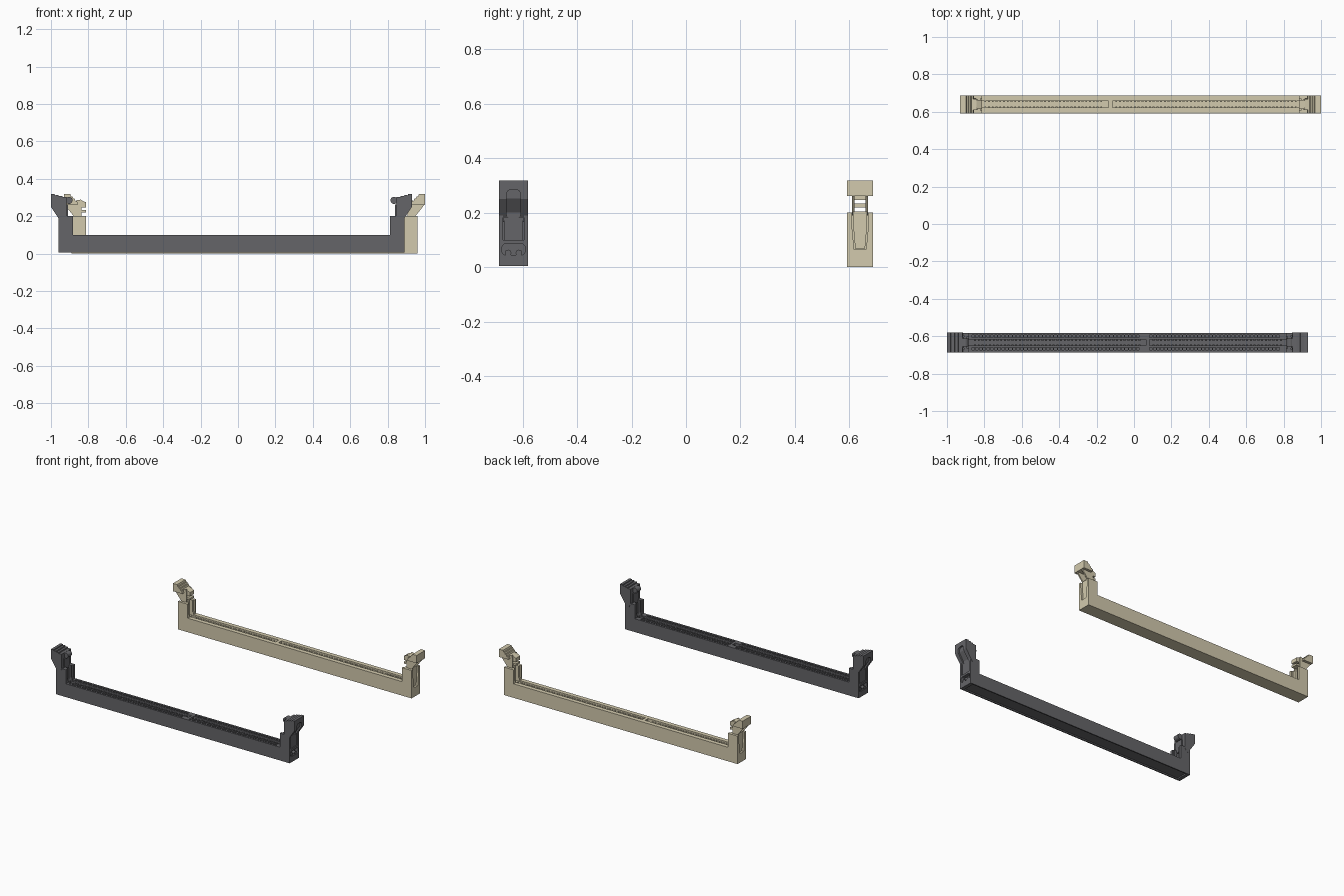
import bpy, bmesh, math

if "Cube" in bpy.data.objects:
    bpy.data.objects.remove(bpy.data.objects["Cube"])


def material(name, rgb):
    m = bpy.data.materials.new(name)
    m.diffuse_color = (*rgb, 1)
    m.use_nodes = True
    m.node_tree.nodes["Principled BSDF"].inputs["Base Color"].default_value = m.diffuse_color
    return m


DARK = material("dark_plastic", (0.13, 0.13, 0.14))
BEIGE = material("beige_plastic", (0.65, 0.59, 0.42))


def prism(bm, pts, axis, a, b, s=1):
    """Extrude a profile: axis 'y' takes (x, z) points, axis 'x' takes (y, z)."""
    def co(p, d):
        return (s * p[0], d, p[1]) if axis == 'y' else (s * d, p[0], p[1])
    lo = [bm.verts.new(co(p, a)) for p in pts]
    hi = [bm.verts.new(co(p, b)) for p in pts]
    n = len(pts)
    fs = [bm.faces.new(lo), bm.faces.new(hi)]
    for i in range(n):
        j = (i + 1) % n
        fs.append(bm.faces.new((lo[i], lo[j], hi[j], hi[i])))
    bmesh.ops.recalc_face_normals(bm, faces=fs)


def box(bm, x0, x1, y0, y1, z0, z1, s=1):
    prism(bm, [(x0, z0), (x1, z0), (x1, z1), (x0, z1)], 'y', y0, y1, s)


def round_rect(hw, z0, z1, r, n=5):
    pts = []
    for cy, cz, a0 in ((hw - r, z0 + r, -90), (hw - r, z1 - r, 0),
                       (-hw + r, z1 - r, 90), (-hw + r, z0 + r, 180)):
        for i in range(n + 1):
            a = math.radians(a0 + 90 * i / n)
            pts.append((cy + r * math.cos(a), cz + r * math.sin(a)))
    return pts


def circle(x, z, r, n=20):
    return [(x + r * math.cos(2 * math.pi * i / n), z + r * math.sin(2 * math.pi * i / n))
            for i in range(n)]


def make(name, build, loc=(0, 0, 0), mat=None):
    bm = bmesh.new()
    build(bm)
    me = bpy.data.meshes.new(name)
    bm.to_mesh(me)
    bm.free()
    ob = bpy.data.objects.new(name, me)
    ob.location = loc
    if mat:
        me.materials.append(mat)
    bpy.context.collection.objects.link(ob)
    return ob


def boolean(ob, build, op='DIFFERENCE'):
    cutter = make("cutter", build, ob.location)
    mod = ob.modifiers.new("cut", 'BOOLEAN')
    mod.operation, mod.solver, mod.object = op, 'EXACT', cutter
    bpy.context.view_layer.update()
    dg = bpy.context.evaluated_depsgraph_get()
    me = bpy.data.meshes.new_from_object(ob.evaluated_get(dg))
    ob.modifiers.clear()
    ob.data = me
    bpy.data.objects.remove(cutter, do_unlink=True)


def both(fn):
    def build(bm):
        for s in (-1, 1):
            fn(bm, s)
    return build


def smooth(ob):
    for o in bpy.context.selected_objects:
        o.select_set(False)
    ob.select_set(True)
    bpy.context.view_layer.objects.active = ob
    bpy.ops.object.shade_smooth_by_angle(angle=math.radians(30))


def socket_body(name, loc, mat, hw, zb, slots, slot_hw):
    # U-shaped housing with a tower at each end
    prof = [(-.925, zb), (.925, zb), (.925, .2), (.848, .2), (.848, .1),
            (-.848, .1), (-.848, .2), (-.925, .2)]
    ob = make(name, lambda bm: prism(bm, prof, 'y', -hw, hw), loc, mat)
    # card slots either side of the key
    boolean(ob, lambda bm: [box(bm, a, b, -slot_hw, slot_hw, .025, .12) for a, b in slots])
    # card guide through the inner half of each tower
    boolean(ob, both(lambda bm, s: box(bm, .83, .885, -.02, .02, .092, .25, s)))
    # small relief step on the tower mouth
    boolean(ob, both(lambda bm, s: box(bm, .84, .857, -.032, .032, .115, .25, s)))
    return ob


def contacts(name, loc, mat, spans, y0, y1, pitch=.02):
    # rows of contact ribs on both slot walls
    def build(bm):
        for a, b in spans:
            for i in range(int((b - a) / pitch)):
                x = a + pitch * (i + .5)
                for t in (-1, 1):
                    box(bm, x - .005, x + .005, t * y0, t * y1, .025, .09)
    make(name, build, loc, mat)


# ---------------- dark socket ----------------
D = (-.035, -.634, 0)
d_hw = .0525
dark = socket_body("dark_socket_body", D, DARK, d_hw, .005, [(-.86, .1), (.117, .86)], .0155)


def dark_holes(bm):
    for a, b in ((-.825, .07), (.125, .82)):
        for i in range(int((b - a) / .02) + 1):
            x = a + .02 * i
            for y in (-.033, .033):
                prism(bm, [(x - .007, .05), (x + .007, .05), (x + .007, .13), (x - .007, .13)],
                      'y', y - .007, y + .007)


boolean(dark, dark_holes)
# latch well open to the end, scalloped end window, shallow underside recess
boolean(dark, both(lambda bm, s: box(bm, .875, .95, -.038, .038, .1, .25, s)))
boolean(dark, both(lambda bm, s: prism(bm, round_rect(.042, .045, .085, .012), 'x', .9, .95, s)))
boolean(dark, lambda bm: box(bm, -.9, .9, -.044, .044, -.02, .014))
contacts("dark_contacts", D, DARK, [(-.825, .08), (.13, .83)], .009, .017)


# pair of rounded lugs in each end window
def lugs(bm, s):
    for y in (-.02, .02):
        prism(bm, [(y + p, q) for p, q in circle(0, .052, .012)], 'x', .895, .92, s)


smooth(make("dark_end_lugs", both(lugs), D, DARK))

for s, side in ((-1, "left"), (1, "right")):
    # latch head with stepped thumb grip
    head = [(.908, .165), (.965, .25), (.965, .318), (.945, .318), (.943, .312), (.925, .314),
            (.923, .307), (.905, .309), (.903, .302), (.882, .302), (.88, .2), (.893, .17)]
    latch = make(f"dark_latch_{side}", lambda bm: prism(bm, head, 'y', -.0537, .0537, s), D, DARK)
    # rounded recess following the outer face
    pad = [(1.0, .17), (1.0, .3), (.953, .3), (.953, .253), (.898, .17)]
    scoop = make("scoop", lambda bm: prism(bm, pad, 'y', -.05, .05, s), D)
    boolean(scoop, lambda bm: prism(bm, round_rect(.026, .178, .285, .018), 'x', .85, 1.1, s),
            'INTERSECT')
    src = scoop.data
    bpy.data.objects.remove(scoop, do_unlink=True)
    boolean(latch, lambda bm: bm.from_mesh(src))
    # latch leg in the tower well, and card-locking nose
    make(f"dark_latch_leg_{side}", lambda bm: box(bm, .884, .918, -.035, .035, .09, .21, s), D, DARK)

    def nose(bm):
        prism(bm, circle(.869, .285, .019), 'y', -.022, .022, s)
        box(bm, .868, .9, -.021, .021, .268, .301, s)
        box(bm, .874, .9, -.03, .03, .18, .262, s)
    smooth(make(f"dark_latch_nose_{side}", nose, D, DARK))

# ---------------- beige socket ----------------
B = (.035, .64, 0)
beige = socket_body("beige_socket_body", B, BEIGE, .048, 0, [(-.861, -.171), (-.15, .855)], .017)
# tapered latch well in each end
well = [(-.022, .065), (.022, .065), (.031, .16), (.031, .25), (-.031, .25), (-.031, .16)]
boolean(beige, both(lambda bm, s: prism(bm, well, 'x', .88, .95, s)))
contacts("beige_contacts", B, BEIGE, [(-.84, -.18), (-.14, .84)], .011, .018)

for s, side in ((-1, "left"), (1, "right")):
    # full-width lever head with stepped grip on the inner slope
    head = [(.89, .262), (.965, .262), (.965, .318), (.932, .318), (.928, .306), (.92, .306),
            (.916, .294), (.908, .294), (.904, .282), (.896, .282)]
    make(f"beige_latch_head_{side}", lambda bm: prism(bm, head, 'y', -.048, .048, s), B, BEIGE)

    # forked neck with two card-gripping prongs
    def neck(bm):
        cheek = [(.872, .19), (.905, .19), (.963, .263), (.875, .29), (.872, .275)]
        for t in (-1, 1):
            prism(bm, cheek, 'y', t * .02, t * .0295, s)
        prism(bm, [(.847, .247), (.9, .247), (.9, .285), (.878, .288), (.847, .274)],
              'y', -.024, .024, s)
        box(bm, .847, .89, -.024, .024, .22, .234, s)
    make(f"beige_latch_fork_{side}", neck, B, BEIGE)
    # tapered leg inside the well
    leg = [(-.018, .068), (.018, .068), (.026, .16), (.026, .205), (-.026, .205), (-.026, .16)]
    make(f"beige_latch_leg_{side}", lambda bm: prism(bm, leg, 'x', .882, .915, s), B, BEIGE)
